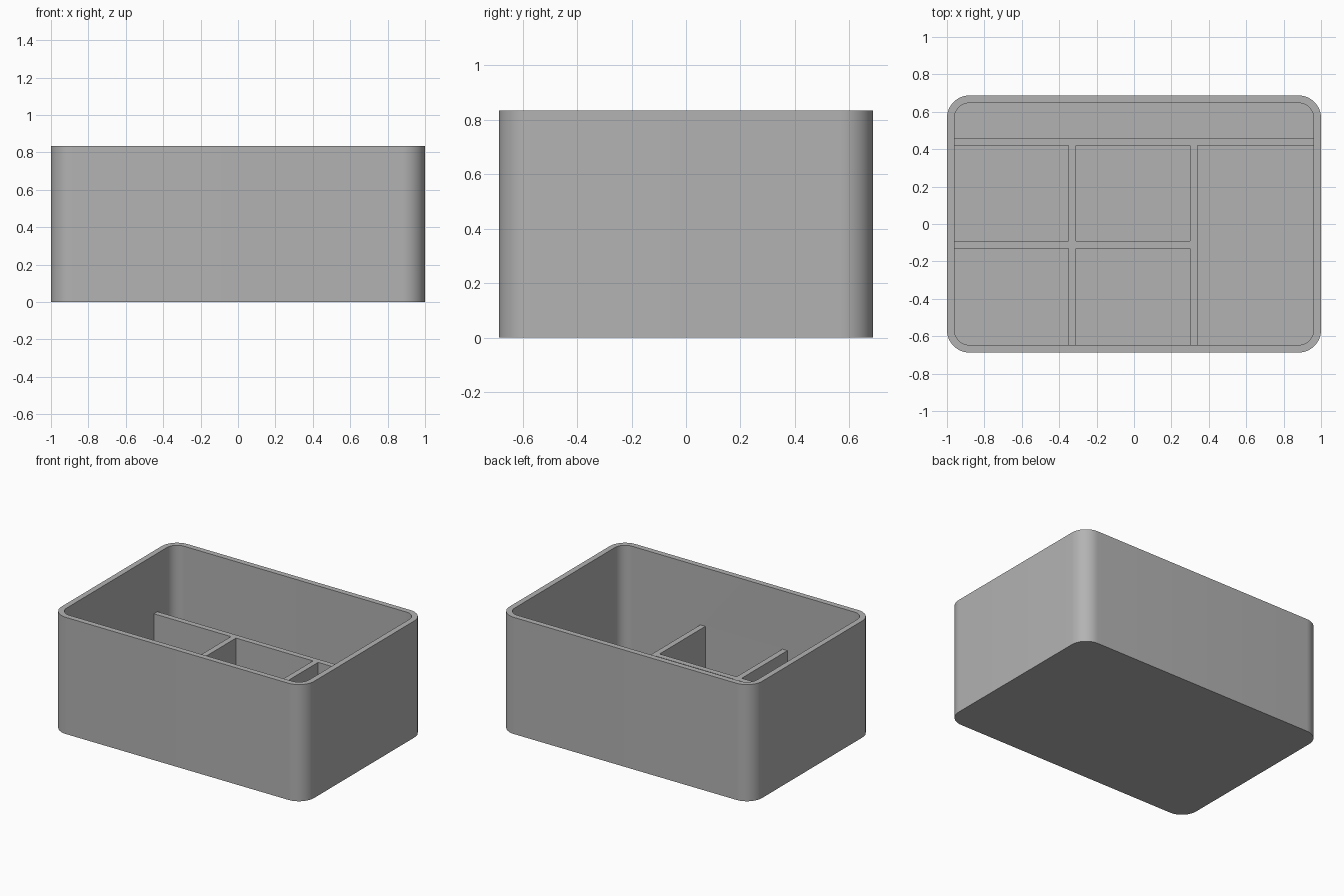
import bpy, bmesh
from math import cos, sin, pi, radians

if "Cube" in bpy.data.objects:
    bpy.data.objects.remove(bpy.data.objects["Cube"], do_unlink=True)

HALF_X, HALF_Y, HEIGHT = 1.0, 0.687, 0.835
WALL, RADIUS, DIVIDER_TOP = 0.04, 0.12, 0.417

grey = bpy.data.materials.new("plain grey")
grey.use_nodes = True
GREY = (0.45, 0.45, 0.45, 1)
grey.diffuse_color = GREY
grey.node_tree.nodes["Principled BSDF"].inputs["Base Color"].default_value = GREY


def prism(name, outline, z0, z1):
    """Extrude a closed outline from z0 to z1."""
    bm = bmesh.new()
    base = bm.faces.new([bm.verts.new((x, y, z0)) for x, y in outline])
    top = bmesh.ops.extrude_face_region(bm, geom=[base])["geom"]
    verts = [v for v in top if isinstance(v, bmesh.types.BMVert)]
    bmesh.ops.translate(bm, verts=verts, vec=(0, 0, z1 - z0))
    bmesh.ops.recalc_face_normals(bm, faces=bm.faces)
    mesh = bpy.data.meshes.new(name)
    bm.to_mesh(mesh)
    bm.free()
    mesh.materials.append(grey)
    obj = bpy.data.objects.new(name, mesh)
    bpy.context.collection.objects.link(obj)
    return obj


def rounded(hx, hy, r, steps=12):
    """Outline of a rounded rectangle."""
    points = []
    for corner, (sx, sy) in enumerate([(1, 1), (-1, 1), (-1, -1), (1, -1)]):
        for i in range(steps + 1):
            a = (corner + i / steps) * pi / 2
            points.append((sx * (hx - r) + r * cos(a), sy * (hy - r) + r * sin(a)))
    return points


def combine(target, tool, operation):
    """Apply a boolean and discard the tool."""
    bpy.context.view_layer.objects.active = target
    mod = target.modifiers.new("join", "BOOLEAN")
    mod.operation, mod.solver, mod.object = operation, "EXACT", tool
    bpy.ops.object.modifier_apply(modifier=mod.name)
    bpy.data.objects.remove(tool, do_unlink=True)


# Open box with rounded corners
box = prism("organizer_box", rounded(HALF_X, HALF_Y, RADIUS), 0, HEIGHT)
cavity = prism("cavity", rounded(HALF_X - WALL, HALF_Y - WALL, RADIUS - WALL),
               WALL, HEIGHT + 0.1)
combine(box, cavity, "DIFFERENCE")

# Low dividers, with their ends sunk into the walls: x0, x1, y0, y1
SINK = 0.02
left, front = -HALF_X + SINK, -HALF_Y + SINK
dividers = {
    "back_divider": (left, -left, 0.42, 0.46),
    "right_divider": (-0.35, -0.31, front, 0.44),
    "left_divider": (0.30, 0.34, front, 0.44),
    "cross_divider": (left, 0.32, -0.13, -0.09),
}
for name, (x0, x1, y0, y1) in dividers.items():
    outline = [(x0, y0), (x1, y0), (x1, y1), (x0, y1)]
    combine(box, prism(name, outline, WALL / 2, DIVIDER_TOP), "UNION")

# Smooth corners, crisp rims
bpy.ops.object.select_all(action="DESELECT")
box.select_set(True)
bpy.context.view_layer.objects.active = box
bpy.ops.object.shade_smooth_by_angle(angle=radians(30))
